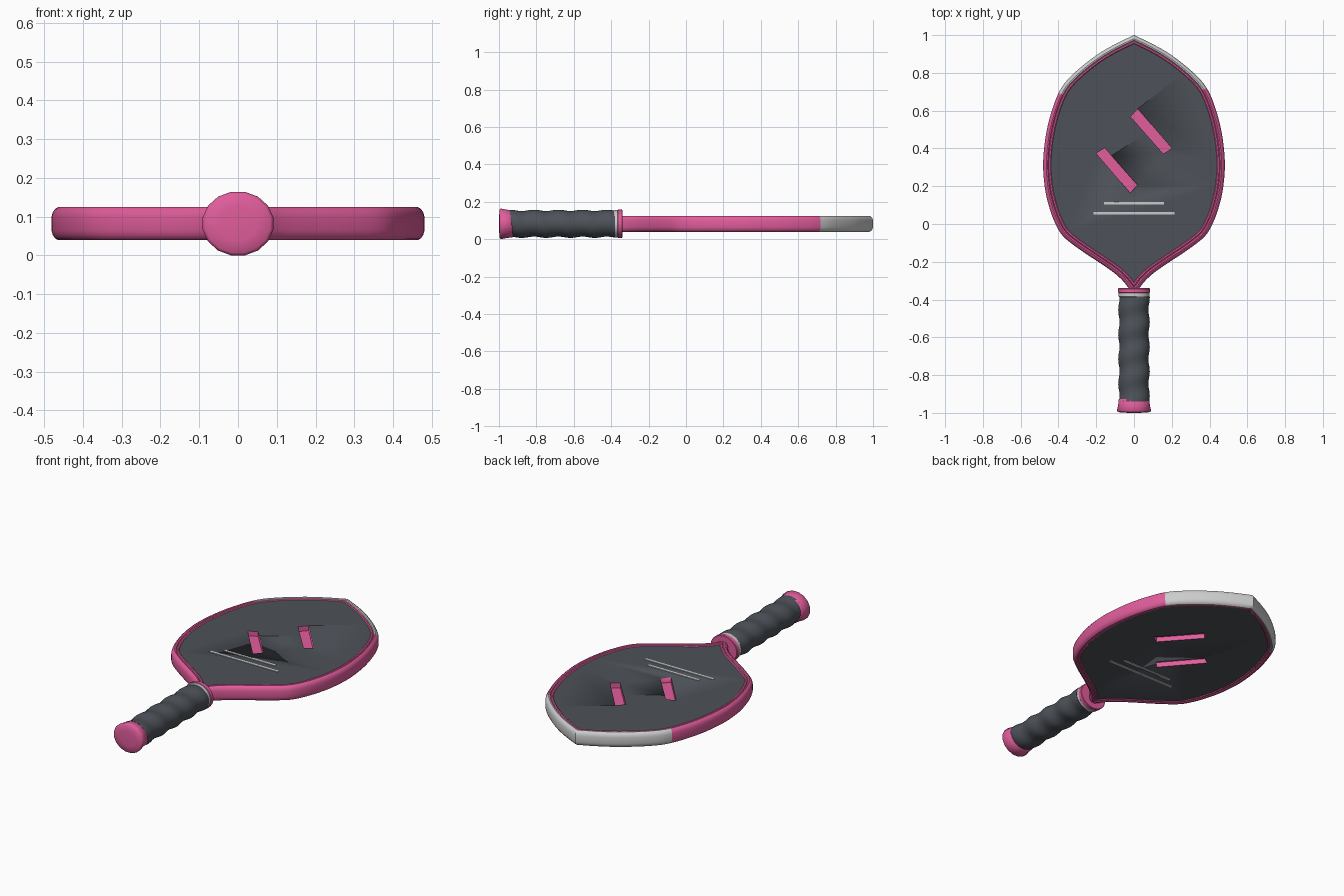
import bpy, bmesh, math
from mathutils import Vector

if "Cube" in bpy.data.objects:
    bpy.data.objects.remove(bpy.data.objects["Cube"])

ZC = 0.082


def material(name, rgb):
    m = bpy.data.materials.new(name)
    m.diffuse_color = (*rgb, 1)
    m.use_nodes = True
    m.node_tree.nodes["Principled BSDF"].inputs["Base Color"].default_value = m.diffuse_color
    return m


PINK = material("pink", (0.75, 0.11, 0.33))
DARK = material("charcoal", (0.075, 0.085, 0.10))
WHITE = material("white", (0.82, 0.82, 0.82))


def finish(name, bm, mat, angle=35):
    bmesh.ops.remove_doubles(bm, verts=bm.verts, dist=1e-5)
    bmesh.ops.recalc_face_normals(bm, faces=bm.faces)
    me = bpy.data.meshes.new(name)
    bm.to_mesh(me)
    bm.free()
    me.materials.append(mat)
    ob = bpy.data.objects.new(name, me)
    bpy.context.collection.objects.link(ob)
    bpy.ops.object.select_all(action='DESELECT')
    ob.select_set(True)
    bpy.context.view_layer.objects.active = ob
    bpy.ops.object.shade_smooth_by_angle(angle=math.radians(angle))
    return ob


def bridge(bm, rings, closed_path=False, caps=True):
    rows = [[bm.verts.new(p) for p in r] for r in rings]
    n = len(rows[0])
    pairs = list(zip(rows, rows[1:])) + ([(rows[-1], rows[0])] if closed_path else [])
    for a, b in pairs:
        for j in range(n):
            k = (j + 1) % n
            bm.faces.new((a[j], a[k], b[k], b[j]))
    if caps and not closed_path:
        bm.faces.new(rows[0])
        bm.faces.new(rows[-1][::-1])


def prism(bm, pts, z0, z1):
    bridge(bm, [[(x, y, z) for x, y in pts] for z in (z0, z1)])


# Right half of the blade outline, tip to neck, smoothed
KEYS = [Vector(p) for p in (
    (0, 1), (0.1, 0.952), (0.2, 0.893), (0.31, 0.805), (0.385, 0.72), (0.432, 0.61),
    (0.465, 0.48), (0.481, 0.33), (0.473, 0.2), (0.452, 0.1), (0.42, 0.01), (0.375, -0.065),
    (0.29, -0.133), (0.19, -0.2), (0.11, -0.255), (0.06, -0.3), (0.03, -0.338), (0, -0.38))]


def smooth(keys, steps=4):
    ext = [2 * keys[0] - keys[1]] + keys + [2 * keys[-1] - keys[-2]]
    out = []
    for a, b, c, d in zip(ext, ext[1:], ext[2:], ext[3:]):
        for i in range(steps):
            t = i / steps
            out.append(0.5 * (2 * b + (c - a) * t + (2 * a - 5 * b + 4 * c - d) * t * t
                              + (3 * b - a - 3 * c + d) * t ** 3))
    return out + [keys[-1].copy()]


HALF = smooth(KEYS)


def inset(d):
    """Closed outline moved inwards by d, clockwise from the tip."""
    n = len(HALF)
    pts = []
    for i, p in enumerate(HALF):
        t = (HALF[min(i + 1, n - 1)] - HALF[max(i - 1, 0)]).normalized()
        nrm = Vector((t.y, -t.x))
        if i in (0, n - 1):
            pts.append(Vector((0, p.y + d / nrm.y)))
        else:
            pts.append(p + nrm * d)
    for i in range(1, n - 1):
        if pts[i].x <= 0.001:
            pts[i] = pts[0 if i < n / 2 else n - 1].copy()
    return pts + [Vector((-p.x, p.y)) for p in pts[-2:0:-1]]


def rim(name, profile, mat, start=0, count=None):
    loops = [(inset(d), z) for d, z in profile]
    total = len(loops[0][0])
    idx = [(start + i) % total for i in range(count or total)]
    bm = bmesh.new()
    bridge(bm, [[(l[i].x, l[i].y, ZC + z) for l, z in loops] for i in idx],
           closed_path=count is None)
    return finish(name, bm, mat)


def mirrored(upper):
    return upper + [(d, -z) for d, z in reversed(upper)]


# Outer frame: pink sides and white bumper over the tip
outer = mirrored([(0, 0.018), (0.003, 0.029), (0.009, 0.038), (0.017, 0.0425),
                  (0.024, 0.041), (0.029, 0.034)])
N = len(inset(0))
right_end, left_end = 16, N - 17
rim("pink_frame", outer, PINK, right_end, left_end - right_end + 1)
rim("white_bumper", outer, WHITE, left_end, N - left_end + right_end + 1)

# Thin inner bead next to the hitting face
rim("inner_bead", mirrored([(0.027, 0.036), (0.031, 0.040), (0.038, 0.040), (0.043, 0.035)]), PINK)

# Hitting face with slanted slots on both sides
face_pts = []
for p in inset(0.036):
    if not face_pts or (p - face_pts[-1]).length > 1e-4:
        face_pts.append(p)
bm = bmesh.new()
prism(bm, face_pts, ZC - 0.036, ZC + 0.036)
face = finish("hitting_face", bm, DARK)
face.data.materials.append(PINK)

slot = [(0.02, 0.61), (0.20, 0.40), (0.155, 0.372), (-0.018, 0.568)]
bm = bmesh.new()
for pts in (slot, [(-x, 0.774 - y) for x, y in slot]):
    for s in (-1, 1):
        prism(bm, pts, ZC + s * 0.008, ZC + s * 0.06)
cutter = finish("slot_cutter", bm, PINK)
cutter.hide_render = True
mod = face.modifiers.new("slots", 'BOOLEAN')
mod.operation = 'DIFFERENCE'
mod.solver = 'EXACT'
mod.material_mode = 'TRANSFER'
mod.object = cutter
bpy.context.view_layer.objects.active = face
bpy.ops.object.modifier_apply(modifier=mod.name)
bpy.data.objects.remove(cutter)

# White stripes on both sides
bm = bmesh.new()
for y, w in ((0.11, 0.16), (0.057, 0.215)):
    prism(bm, [(-w, y - 0.007), (w, y - 0.007), (w, y + 0.007), (-w, y + 0.007)],
          ZC - 0.039, ZC + 0.039)
finish("face_stripes", bm, WHITE)


# Handle parts: elliptical rings along y
def lathe(name, rings, mat, sides=16, twist=0.0, angle=35):
    out = []
    for y, r in rings:
        ring = []
        for j in range(sides):
            a = 2 * math.pi * (j + 0.5) / sides
            q = r + twist * math.cos(2 * math.pi * y / 0.13 + a)
            ring.append((q * math.cos(a), y, ZC + 0.9 * q * math.sin(a)))
        out.append(ring)
    bm = bmesh.new()
    bridge(bm, out)
    return finish(name, bm, mat, angle)


lathe("grip", [(-0.94 + 0.56 * i / 56, 0.08) for i in range(57)], DARK, 28, 0.004)
lathe("end_cap", [(-0.925, 0.078), (-0.927, 0.082), (-0.96, 0.086), (-0.99, 0.0928),
                  (-0.996, 0.085), (-0.999, 0.05), (-1.0, 0.015)], PINK, angle=75)
lathe("white_ring", [(-0.387, 0.076), (-0.384, 0.082), (-0.366, 0.082), (-0.362, 0.078)], WHITE, 24)
lathe("neck_collar", [(-0.366, 0.08), (-0.363, 0.085), (-0.343, 0.085), (-0.34, 0.082)], PINK, 24)
